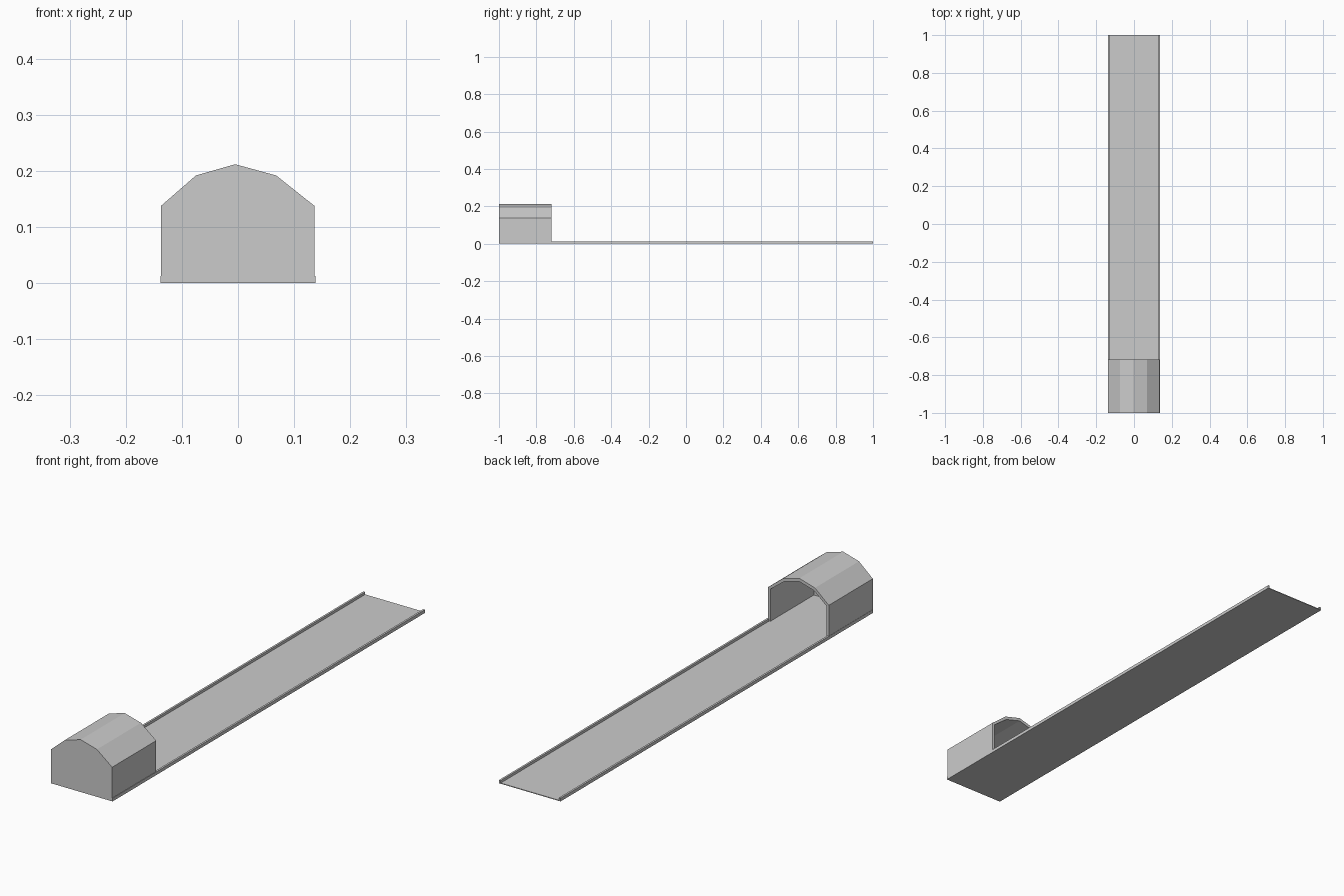
import bpy
import bmesh

if "Cube" in bpy.data.objects:
    bpy.data.objects.remove(bpy.data.objects["Cube"])


def add_mesh(name, bm):
    bmesh.ops.recalc_face_normals(bm, faces=bm.faces)
    mesh = bpy.data.meshes.new(name)
    bm.to_mesh(mesh)
    bm.free()
    obj = bpy.data.objects.new(name, mesh)
    bpy.context.collection.objects.link(obj)
    return obj


def box(name, x0, x1, y0, y1, z0, z1):
    bm = bmesh.new()
    bmesh.ops.create_cube(bm, size=1)
    for v in bm.verts:
        v.co = (x1 if v.co.x > 0 else x0,
                y1 if v.co.y > 0 else y0,
                z1 if v.co.z > 0 else z0)
    return add_mesh(name, bm)


# Thin lane floor
FLOOR = 0.003
box("lane_floor", -0.137, 0.137, -1, 1, 0, FLOOR)

# Low rails along both long edges
for side, label in ((-1, "left"), (1, "right")):
    xs = sorted((side * 0.130, side * 0.138))
    box(label + "_rail", xs[0], xs[1], -1, 1, 0, 0.013)

# Faceted tunnel hood: outer and inner arch profiles (x, z)
outer = [(-0.137, FLOOR), (-0.137, 0.138), (-0.075, 0.192), (-0.005, 0.212),
         (0.068, 0.192), (0.136, 0.138), (0.136, FLOOR)]
inner = [(-0.126, FLOOR), (-0.126, 0.133), (-0.071, 0.180), (-0.005, 0.199),
         (0.064, 0.180), (0.125, 0.133), (0.125, FLOOR)]
Y_FRONT, Y_BACK, WALL = -1.0, -0.718, 0.003

bm = bmesh.new()
# Outer skin, open rim, inner skin
rings = [[bm.verts.new((x, y, z)) for x, z in profile]
         for profile, y in ((outer, Y_FRONT), (outer, Y_BACK),
                            (inner, Y_BACK), (inner, Y_FRONT + WALL))]
for a, b in zip(rings, rings[1:]):
    for i in range(len(a) - 1):
        bm.faces.new((a[i], a[i + 1], b[i + 1], b[i]))
    bm.faces.new((a[-1], a[0], b[0], b[-1])) if a is rings[0] else None
# Closed front wall, outside and inside
bm.faces.new(rings[0])
bm.faces.new(rings[3])
add_mesh("tunnel_hood", bm)
